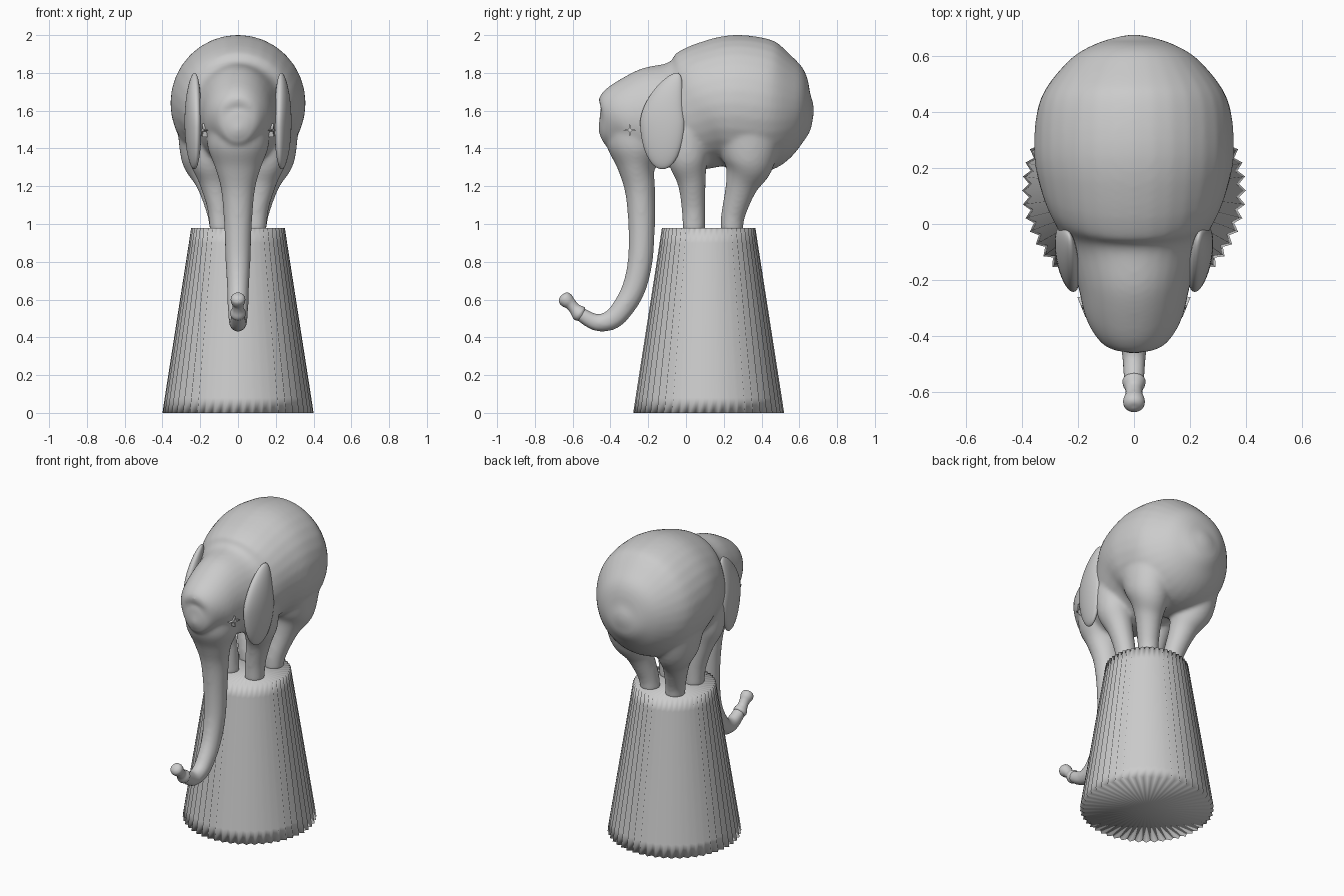
import bpy, bmesh, math
from mathutils import Vector

cube = bpy.data.objects.get("Cube")
if cube:
    bpy.data.objects.remove(cube, do_unlink=True)

grey = bpy.data.materials.new("plain_grey")
grey.use_nodes = True
grey.diffuse_color = (0.6, 0.6, 0.6, 1)
grey.node_tree.nodes["Principled BSDF"].inputs["Base Color"].default_value = (0.6, 0.6, 0.6, 1)


def finish(bm, name, smooth=True):
    """Turn a bmesh into a named grey object."""
    bmesh.ops.recalc_face_normals(bm, faces=bm.faces)
    for f in bm.faces:
        f.smooth = smooth
    mesh = bpy.data.meshes.new(name)
    bm.to_mesh(mesh)
    bm.free()
    mesh.materials.append(grey)
    ob = bpy.data.objects.new(name, mesh)
    bpy.context.collection.objects.link(ob)
    return ob


def bridge(bm, rings):
    """Skin a list of vertex rings and cap both ends."""
    n = len(rings[0])
    for a, b in zip(rings, rings[1:]):
        for i in range(n):
            j = (i + 1) % n
            bm.faces.new((a[i], a[j], b[j], b[i]))
    for ring in (rings[0], rings[-1]):
        bm.faces.new(ring)


def spline(rows, steps):
    """Smooth a list of rows with a Catmull-Rom curve."""
    rows = [Vector(r) for r in rows]
    pts = [rows[0]] + rows + [rows[-1]]
    out = []
    for a, b, c, d in zip(pts, pts[1:], pts[2:], pts[3:]):
        for k in range(steps):
            t = k / steps
            out.append(b + (c - a) * t / 2 + (a * 2 - b * 5 + c * 4 - d) * t * t / 2
                       + (b * 3 - a - c * 3 + d) * t ** 3 / 2)
    return out + [rows[-1]]


def loft(bm, rows, sides=32, steps=5):
    """Rows are x, y, z, half width, half depth along a path."""
    rows = spline(rows, steps)
    rings = []
    for i, r in enumerate(rows):
        a, b = rows[max(i - 1, 0)], rows[min(i + 1, len(rows) - 1)]
        v = Vector((0, a[2] - b[2], b[1] - a[1])).normalized()
        ring = []
        for k in range(sides):
            t = math.tau * k / sides
            p = Vector(r[:3]) + Vector((r[3] * math.cos(t), 0, 0)) + v * r[4] * math.sin(t)
            ring.append(bm.verts.new(p))
        rings.append(ring)
    bridge(bm, rings)


# Body and head along the spine
bm = bmesh.new()
spine = [
    (-.462, 1.52, .012, .02), (-.45, 1.52, .06, .075), (-.42, 1.525, .11, .13),
    (-.34, 1.555, .17, .195), (-.215, 1.57, .202, .255), (-.075, 1.575, .245, .28),
    (.02, 1.59, .29, .312), (.14, 1.63, .338, .338), (.27, 1.64, .358, .362),
    (.445, 1.615, .335, .345), (.577, 1.605, .24, .25), (.64, 1.6, .145, .15),
    (.668, 1.6, .06, .06), (.677, 1.6, .012, .012)]
loft(bm, [(0, y, z, w, h) for y, z, w, h in spine])

# Trunk, from the face down to the ring near its tip
trunk = [
    (-.25, 1.55, .17, .17), (-.262, 1.41, .162, .16), (-.262, 1.3, .122, .1),
    (-.244, 1.18, .09, .08), (-.235, 1.0, .074, .071), (-.243, .8, .066, .066),
    (-.28, .65, .058, .063), (-.345, .54, .054, .058), (-.4, .49, .05, .054),
    (-.47, .477, .044, .046), (-.53, .505, .04, .041), (-.572, .532, .037, .037)]
loft(bm, [(0, y, z, w, d) for y, z, w, d in trunk])

# Four legs, splaying outward toward the body
front_leg = [(.09, .042, .96, .06, .06), (.1, .04, 1.08, .063, .063),
             (.13, .03, 1.22, .078, .075), (.16, .01, 1.34, .1, .105), (.17, .0, 1.5, .1, .12)]
rear_leg = [(.09, .243, .96, .06, .06), (.1, .25, 1.05, .064, .064),
            (.135, .293, 1.2, .085, .085), (.17, .33, 1.32, .125, .135), (.18, .33, 1.5, .14, .19)]
for side in (-1, 1):
    for leg in (front_leg, rear_leg):
        loft(bm, [(side * r[0],) + r[1:] for r in leg])

body = finish(bm, "elephant_body")
remesh = body.modifiers.new("blend", 'REMESH')
remesh.mode = 'VOXEL'
remesh.voxel_size = .011
remesh.use_smooth_shade = True
soften = body.modifiers.new("soften", 'SMOOTH')
soften.factor = .5
soften.iterations = 14

# Trunk tip with its ring and rounded knob
bm = bmesh.new()
tip = [(-.545, .513, .03), (-.56, .523, .041), (-.572, .534, .04), (-.59, .552, .031),
       (-.61, .575, .031), (-.628, .592, .038), (-.645, .608, .037),
       (-.656, .618, .024), (-.66, .622, .004)]
loft(bm, [(0, y, z, r, r) for y, z, r in tip], sides=20, steps=4)
finish(bm, "trunk_tip")

for side, label in ((1, "left"), (-1, "right")):
    # Ear: flattened egg, narrow and swept back at the top
    bm = bmesh.new()
    bmesh.ops.create_uvsphere(bm, u_segments=32, v_segments=24, radius=1)
    for v in bm.verts:
        x, y, z = v.co
        up = max(z, 0)
        py = y * .118 * (1 - .25 * up) + .075 * up * up
        px = .238 + x * .04 + .18 * py - .022 * z * z * (1 if z > 0 else .3)
        v.co = (side * px, py - .125, 1.545 + z * .255)
    finish(bm, label + "_ear")

    # Eye: four-pointed star set into the side of the head
    bm = bmesh.new()
    rings = []
    for depth in (-.03, .005):
        ring = []
        for k in range(8):
            r = .009 if k % 2 else .036
            t = math.tau * k / 8
            y = r * math.cos(t)
            ring.append(bm.verts.new((side * (.183 + depth + y * .4),
                                      -.297 + y, 1.497 + r * math.sin(t))))
        rings.append(ring)
    bridge(bm, rings)
    finish(bm, label + "_eye", smooth=False)

# Fluted pedestal
bm = bmesh.new()
FLUTES = 50
rings = []
for z, r in ((0, .4), (.08, .388), (.9, .26), (.98, .248)):
    ring = []
    for k in range(FLUTES * 2):
        t = math.tau * k / (FLUTES * 2)
        rad = r * (.94 if k % 2 else 1)
        ring.append(bm.verts.new((rad * math.cos(t), .12 + rad * math.sin(t), z)))
    rings.append(ring)
bridge(bm, rings)
caps = [f for f in bm.faces if len(f.verts) > 4]
bmesh.ops.poke(bm, faces=caps)
finish(bm, "pedestal")
